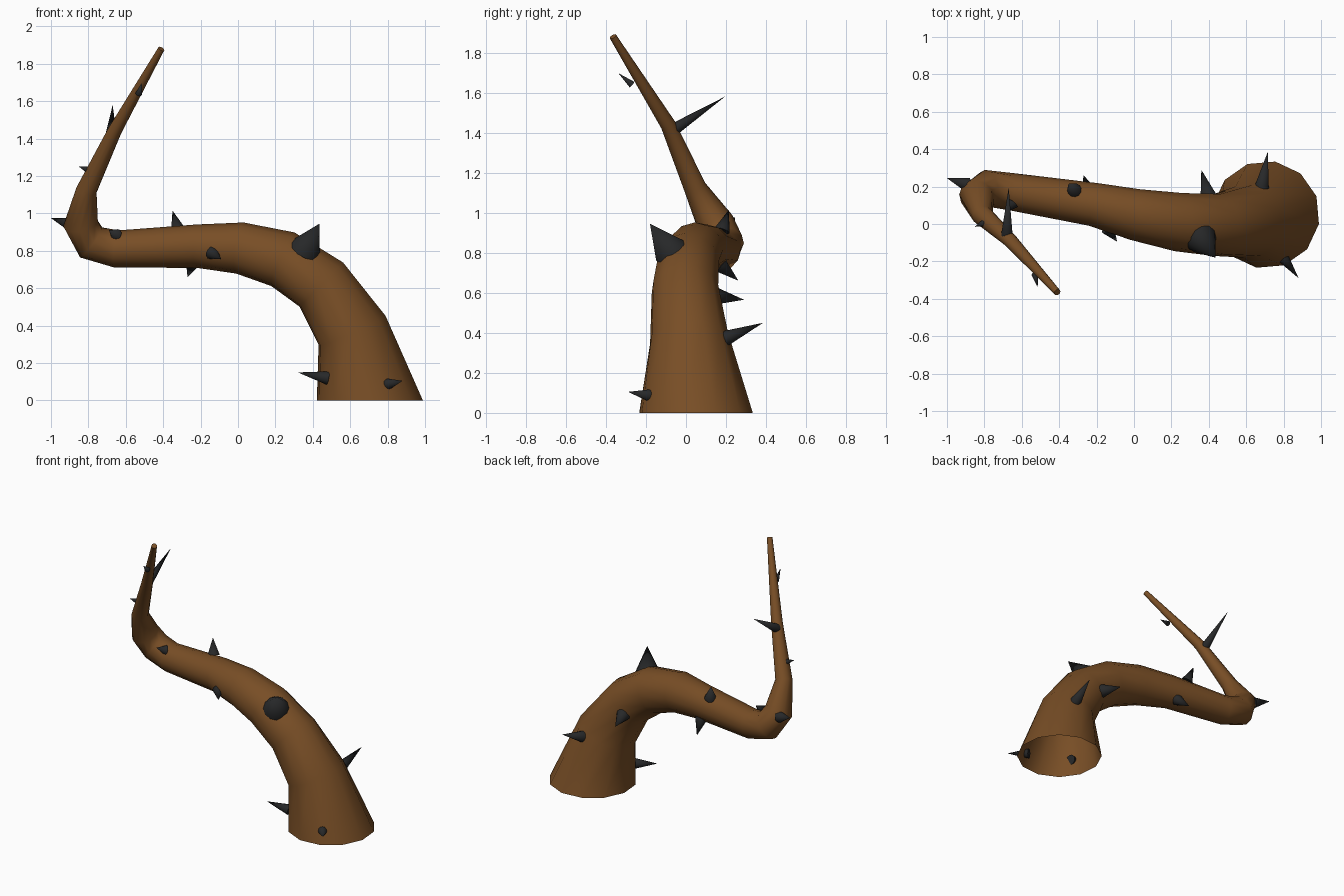
import bpy, bmesh, math
from mathutils import Vector

if "Cube" in bpy.data.objects:
    bpy.data.objects.remove(bpy.data.objects["Cube"])


def material(name, colour):
    m = bpy.data.materials.new(name)
    m.diffuse_color = (*colour, 1)
    m.use_nodes = True
    m.node_tree.nodes["Principled BSDF"].inputs["Base Color"].default_value = m.diffuse_color
    return m


BARK = material("brown bark", (0.188, 0.076, 0.019))
THORN = material("near black thorn", (0.02, 0.021, 0.022))


def finish(bm, name, mat, angle):
    mesh = bpy.data.meshes.new(name)
    bm.to_mesh(mesh)
    bm.free()
    mesh.materials.append(mat)
    obj = bpy.data.objects.new(name, mesh)
    bpy.context.collection.objects.link(obj)
    bpy.context.view_layer.objects.active = obj
    obj.select_set(True)
    bpy.ops.object.shade_smooth_by_angle(angle=math.radians(angle))
    obj.select_set(False)
    return obj


# Bent tapering stem: (x, y, z, radius), open at the foot
STEM = [
    (0.705, 0.05, 0.0, 0.288), (0.61, 0.015, 0.375, 0.198),
    (0.445, -0.005, 0.62, 0.168), (0.24, 0.01, 0.755, 0.157),
    (0.01, 0.05, 0.815, 0.138), (-0.22, 0.105, 0.825, 0.116),
    (-0.65, 0.172, 0.81, 0.1), (-0.785, 0.19, 0.845, 0.1),
    (-0.842, 0.148, 0.945, 0.094), (-0.81, 0.045, 1.125, 0.056),
    (-0.66, -0.09, 1.44, 0.038), (-0.41, -0.365, 1.88, 0.018),
]
SIDES = 12


def build_stem():
    bm = bmesh.new()
    pts = [Vector(p[:3]) for p in STEM]
    rings = []
    side = Vector((math.cos(math.radians(20)), math.sin(math.radians(20)), 0))
    for i, p in enumerate(pts):
        if i == 0:
            tangent = Vector((0, 0, 1))
        else:
            tangent = (p - pts[i - 1]).normalized()
            if i < len(pts) - 1:
                tangent = (tangent + (pts[i + 1] - p).normalized()).normalized()
        # carry the ring orientation along the path
        side = (side - tangent * side.dot(tangent)).normalized()
        other = tangent.cross(side)
        ring = []
        for k in range(SIDES):
            a = 2 * math.pi * k / SIDES
            ring.append(bm.verts.new(
                p + (side * math.cos(a) + other * math.sin(a)) * STEM[i][3]))
        rings.append(ring)
    for low, high in zip(rings, rings[1:]):
        for k in range(SIDES):
            n = (k + 1) % SIDES
            bm.faces.new((low[k], low[n], high[n], high[k]))
    bm.faces.new(rings[-1])
    finish(bm, "stem", BARK, 60)


build_stem()

# Thorns: base centre, tip, base radius
THORNS = [
    ((0.48, -0.10, 0.12), (0.32, -0.13, 0.15), 0.036),
    ((0.79, -0.17, 0.085), (0.88, -0.29, 0.105), 0.034),
    ((0.68, 0.18, 0.365), (0.715, 0.385, 0.45), 0.042),
    ((0.40, 0.14, 0.585), (0.36, 0.29, 0.565), 0.046),
    ((0.36, -0.08, 0.81), (0.435, -0.18, 0.945), 0.085),
    ((-0.32, 0.18, 0.91), (-0.35, 0.215, 1.015), 0.04),
    ((-0.65, 0.11, 0.885), (-0.69, 0.06, 0.91), 0.033),
    ((-0.14, -0.025, 0.79), (-0.09, -0.095, 0.755), 0.037),
    ((-0.24, 0.17, 0.74), (-0.27, 0.262, 0.66), 0.04),
    ((-0.89, 0.21, 0.94), (-1.0, 0.245, 0.975), 0.038),
    ((-0.805, 0.005, 1.235), (-0.85, -0.015, 1.25), 0.018),
    ((-0.68, -0.07, 1.41), (-0.67, 0.195, 1.58), 0.032),
    ((-0.53, -0.27, 1.64), (-0.515, -0.338, 1.697), 0.018),
]


def build_thorn(index, base, tip, radius):
    base, tip = Vector(base), Vector(tip)
    axis = tip - base
    bm = bmesh.new()
    bmesh.ops.create_cone(bm, cap_ends=True, segments=12, radius1=radius,
                          radius2=0, depth=axis.length)
    obj = finish(bm, f"thorn_{index}", THORN, 50)
    obj.location = (base + tip) / 2
    obj.rotation_euler = axis.to_track_quat('Z', 'Y').to_euler()


for i, (base, tip, radius) in enumerate(THORNS, 1):
    build_thorn(i, base, tip, radius)
